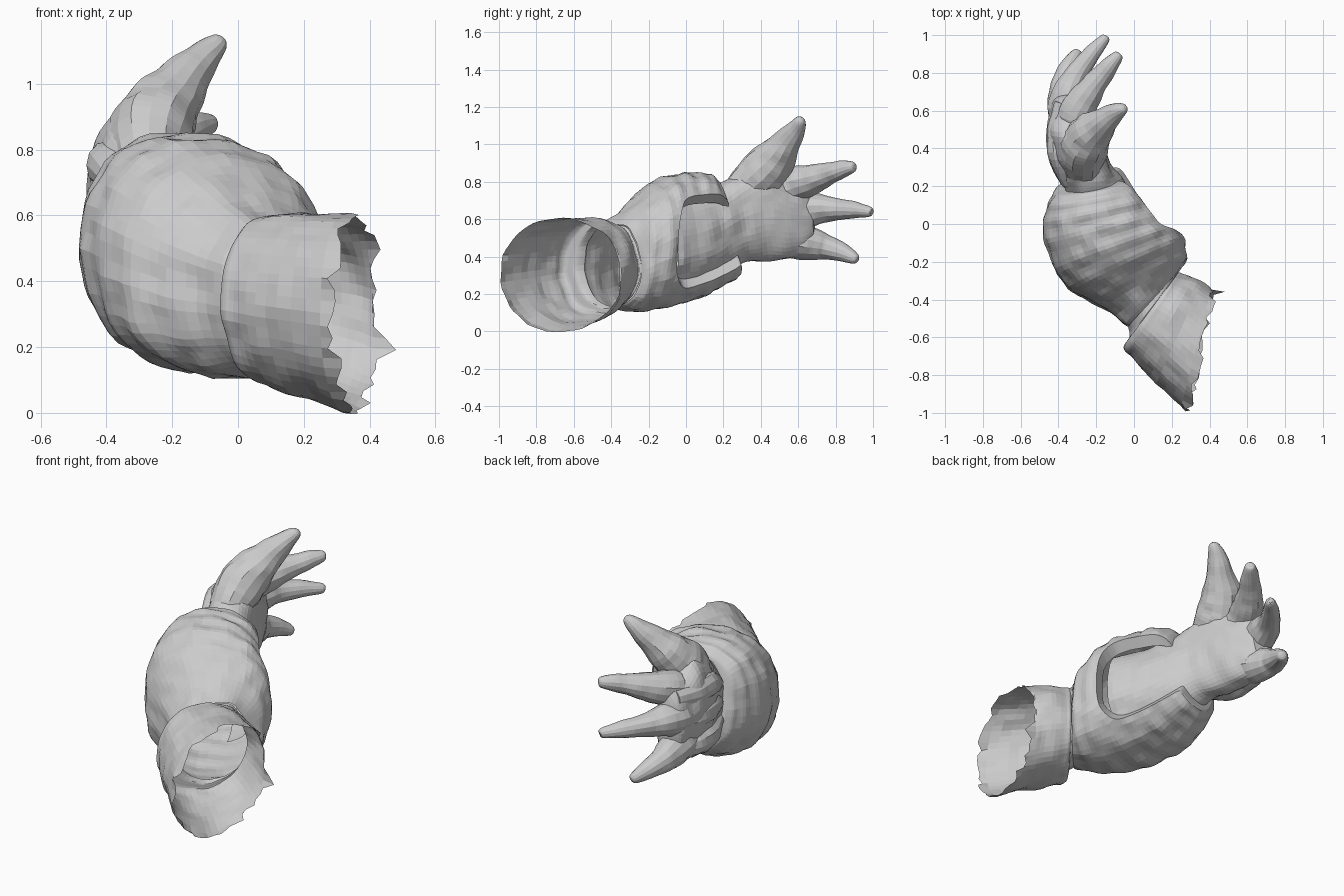
import bpy, bmesh, math, random
from mathutils import Vector, noise

if "Cube" in bpy.data.objects:
    bpy.data.objects.remove(bpy.data.objects["Cube"])

random.seed(4)


def spline(keys, steps):
    """Catmull-Rom through tuples of numbers."""
    out = []
    n = len(keys)
    for i in range(n - 1):
        p = [keys[max(i - 1, 0)], keys[i], keys[i + 1], keys[min(i + 2, n - 1)]]
        for s in range(steps):
            t = s / steps
            out.append([0.5 * (2 * b + (c - a) * t + (2 * a - 5 * b + 4 * c - d) * t * t
                               + (3 * b - a - 3 * c + d) * t ** 3) for a, b, c, d in zip(*p)])
    out.append(list(keys[-1]))
    return out


def power(v, e):
    return math.copysign(abs(v) ** e, v)


def skin(name, rings, cap=False, skip=None, lip=0):
    """Bridge rings; skip(ring, side) leaves holes, lip rolls the rim inwards."""
    bm = bmesh.new()
    rows = [[bm.verts.new(p) for p in r] for r in rings]
    n = len(rows[0])
    centre = {v: sum(r, Vector()) / n for row, r in zip(rows, rings) for v in row}
    for i in range(len(rows) - 1):
        for j in range(n):
            if skip and skip(i, j):
                continue
            k = (j + 1) % n
            bm.faces.new((rows[i][j], rows[i][k], rows[i + 1][k], rows[i + 1][j]))
    if cap:
        bm.faces.new(rows[-1])
    first = set(rows[0])
    loose = [v for v in bm.verts if not v.link_faces]
    first -= set(loose)
    bmesh.ops.delete(bm, geom=loose, context='VERTS')
    if lip:
        rim = [v for v in bm.verts if v.is_boundary and v not in first]
        for _ in range(6):  # round the stepped rim
            new = {}
            for v in rim:
                near = [e.other_vert(v).co for e in v.link_edges if e.is_boundary]
                new[v] = v.co * 0.5 + sum(near, Vector()) / len(near) * 0.5
            for v, co in new.items():
                v.co = co
        inner = {}
        for v in rim:
            d = (centre[v] - v.co).normalized()
            inner[v] = bm.verts.new(v.co + d * lip)
        for e in [e for e in bm.edges if e.is_boundary]:
            a, b = e.verts
            if a in inner and b in inner:
                bm.faces.new((a, b, inner[b], inner[a]))
    bmesh.ops.recalc_face_normals(bm, faces=bm.faces)
    me = bpy.data.meshes.new(name)
    bm.to_mesh(me)
    bm.free()
    ob = bpy.data.objects.new(name, me)
    bpy.context.collection.objects.link(ob)
    return ob


def sections(keys, sides, steps, ripple, expo):
    """Key: left x, y, right x, y, bottom z, top z, y lean of the top."""
    rings = []
    for i, (lx, ly, rx, ry, z0, z1, lean) in enumerate(spline(keys, steps)):
        c = Vector(((lx + rx) / 2, (ly + ry) / 2, (z0 + z1) / 2))
        u = Vector(((rx - lx) / 2, (ry - ly) / 2, 0))
        v = Vector((0, lean, (z1 - z0) / 2))
        ring = []
        for j in range(sides):
            a = 2 * math.pi * j / sides
            d = u * power(math.cos(a), expo) + v * power(math.sin(a), expo)
            k = 1 + ripple * math.sin(i * 2 * math.pi / 5) + ripple * 0.4 * math.sin(a * 14)
            p = c + d * k
            p += d.normalized() * 0.014 * noise.noise(p * 11)
            ring.append(p)
        rings.append(ring)
    return rings


def tube(name, path, sides=14, steps=5):
    """Tapered curved tube; path holds x, y, z, radius."""
    pts = spline(path, steps)
    rings = []
    for i, p in enumerate(pts):
        c = Vector(p[:3])
        t = Vector(pts[min(i + 1, len(pts) - 1)][:3]) - Vector(pts[max(i - 1, 0)][:3])
        t.normalize()
        u = t.cross(Vector((1, 0, 0))).normalized()
        v = t.cross(u)
        ring = []
        for j in range(sides):
            a = 2 * math.pi * j / sides
            d = u * math.cos(a) + v * math.sin(a)
            ring.append(c + d * p[3] * (1 + 0.1 * noise.noise((c + d * p[3]) * 14)))
        rings.append(ring)
    return skin(name, rings, cap=True)


def signed(j, sides):
    a = (j + 0.5) / sides * 360
    return a - 360 if a > 180 else a


# Open sleeve ending in a cuff step
SIDES, STEPS = 56, 6
sleeve = [
    (0.28, -0.99, 0.42, -0.35, 0.00, 0.60, 0.0),
    (0.12, -0.84, 0.36, -0.31, 0.035, 0.605, 0.0),
    (0.00, -0.72, 0.27, -0.27, 0.07, 0.605, 0.0),
    (-0.045, -0.675, 0.24, -0.26, 0.09, 0.60, 0.0),
    (-0.05, -0.64, 0.235, -0.255, 0.10, 0.59, 0.0),
    (-0.02, -0.59, 0.24, -0.25, 0.125, 0.575, 0.0),
    (-0.03, -0.54, 0.245, -0.24, 0.135, 0.575, 0.0),
]
rings = sections(sleeve, SIDES, 4, 0.005, 0.94)
for p in rings[0]:  # torn edge
    p.x += random.uniform(-0.015, 0.03)
max(rings[0], key=lambda p: p.y - abs(p.z - 0.2) * 3).x = 0.48
skin("sleeve", rings)

# Padded bracer with a U-shaped notch on the inner wrist
bracer = [
    (-0.03, -0.54, 0.245, -0.24, 0.135, 0.575, 0.0),
    (-0.19, -0.43, 0.28, -0.18, 0.11, 0.67, 0.02),
    (-0.35, -0.34, 0.26, -0.07, 0.11, 0.78, 0.02),
    (-0.44, -0.18, 0.20, 0.02, 0.135, 0.835, 0.0),
    (-0.48, -0.03, 0.13, 0.11, 0.17, 0.845, -0.01),
    (-0.46, 0.09, 0.06, 0.19, 0.22, 0.84, -0.02),
    (-0.42, 0.17, 0.00, 0.25, 0.27, 0.80, -0.04),
    (-0.38, 0.20, -0.04, 0.27, 0.31, 0.75, -0.05),
]


def notch(i, j):
    depth = i - 2.3 * STEPS
    return depth >= 0 and abs(signed(j, SIDES) + 3) < min(24 + depth * 5, 40)


skin("bracer", sections(bracer, SIDES, STEPS, 0.011, 0.86), skip=notch, lip=0.07)

# Inner wrist seen in the notch, widening into the palm
PALM_SIDES = 48
palm = [
    (-0.30, -0.20, 0.16, -0.04, 0.20, 0.72, 0.0),
    (-0.37, 0.02, 0.06, 0.10, 0.25, 0.74, -0.03),
    (-0.36, 0.14, -0.02, 0.19, 0.31, 0.76, -0.04),
    (-0.39, 0.25, -0.09, 0.27, 0.36, 0.81, -0.04),
    (-0.44, 0.36, -0.14, 0.36, 0.375, 0.88, -0.03),
    (-0.455, 0.48, -0.18, 0.47, 0.38, 0.93, -0.02),
    (-0.45, 0.58, -0.22, 0.56, 0.39, 0.86, -0.02),
    (-0.43, 0.66, -0.26, 0.64, 0.42, 0.82, 0.0),
    (-0.38, 0.69, -0.29, 0.68, 0.50, 0.74, 0.0),
]
skin("wrist_and_palm", sections(palm, PALM_SIDES, 4, 0.007, 0.92), cap=True,
     skip=lambda i, j: i < 8 and abs(signed(j, PALM_SIDES)) > 75)

# Fingers: thick knuckles running into curved claws with blunt tips
fingers = {
    "upper_finger": [(-0.27, 0.29, 0.74, 0.10), (-0.265, 0.40, 0.84, 0.13),
                     (-0.225, 0.48, 0.93, 0.112), (-0.165, 0.535, 1.01, 0.08),
                     (-0.10, 0.59, 1.085, 0.051), (-0.058, 0.612, 1.128, 0.028),
                     (-0.048, 0.618, 1.14, 0.008)],
    "second_finger": [(-0.31, 0.44, 0.74, 0.07), (-0.31, 0.57, 0.785, 0.095),
                      (-0.265, 0.66, 0.81, 0.085), (-0.21, 0.74, 0.835, 0.066),
                      (-0.135, 0.83, 0.865, 0.049), (-0.085, 0.89, 0.88, 0.03),
                      (-0.075, 0.902, 0.882, 0.01)],
    "third_finger": [(-0.33, 0.46, 0.64, 0.08), (-0.36, 0.62, 0.65, 0.095),
                     (-0.34, 0.71, 0.655, 0.082), (-0.305, 0.79, 0.655, 0.062),
                     (-0.225, 0.90, 0.65, 0.046), (-0.155, 0.98, 0.64, 0.028),
                     (-0.145, 0.992, 0.638, 0.01)],
    "lower_finger": [(-0.33, 0.45, 0.49, 0.08), (-0.36, 0.58, 0.48, 0.095),
                     (-0.37, 0.68, 0.465, 0.085), (-0.37, 0.75, 0.45, 0.067),
                     (-0.34, 0.84, 0.42, 0.05), (-0.30, 0.905, 0.388, 0.028),
                     (-0.293, 0.917, 0.382, 0.01)],
}
for name, path in fingers.items():
    tube(name, path)

# Tendon ridges on the outer side of the hand
for n, z in enumerate((0.46, 0.61, 0.75)):
    tube("tendon_%d" % (n + 1), [(-0.34, 0.22, 0.52 + (z - 0.52) * 0.7, 0.045), (-0.385, 0.36, z, 0.07),
                                 (-0.39, 0.50, z, 0.07), (-0.365, 0.64, z + 0.01, 0.055)], sides=12)
